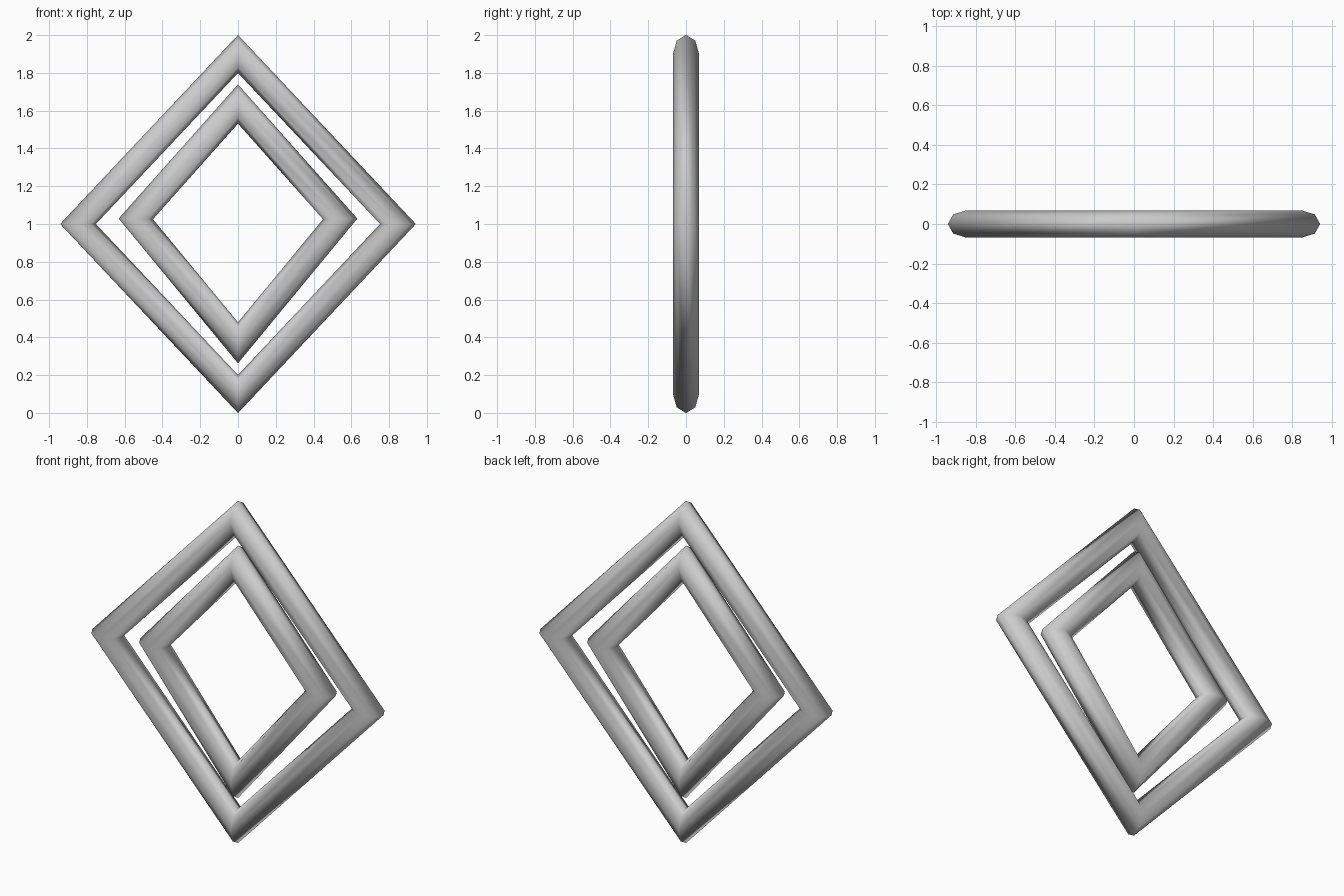
import bpy
import bmesh
import math
from mathutils import Vector

default = bpy.data.objects.get("Cube")
if default:
    bpy.data.objects.remove(default, do_unlink=True)

GREY = (0.6, 0.6, 0.6, 1)
grey = bpy.data.materials.new("light grey")
grey.use_nodes = True
grey.diffuse_color = GREY
grey.node_tree.nodes["Principled BSDF"].inputs["Base Color"].default_value = GREY

TUBE_RADIUS = 0.069
SIDES = 8


def tube_frame(name, corners):
    """Closed round tube through the corners in the XZ plane, with mitred joints."""
    bm = bmesh.new()
    points = [Vector((x, 0, z)) for x, z in corners]
    count = len(points)
    rings = []
    for i, point in enumerate(points):
        to_prev = (points[i - 1] - point).normalized()
        to_next = (points[(i + 1) % count] - point).normalized()
        outward = -(to_prev + to_next).normalized()
        mitre = TUBE_RADIUS / math.sin(to_prev.angle(to_next) / 2)
        ring = []
        for s in range(SIDES):
            a = math.tau * s / SIDES
            offset = outward * mitre * math.cos(a)
            offset.y = TUBE_RADIUS * math.sin(a)
            ring.append(bm.verts.new(point + offset))
        rings.append(ring)
    for i in range(count):
        a, b = rings[i], rings[(i + 1) % count]
        for s in range(SIDES):
            t = (s + 1) % SIDES
            bm.faces.new((a[s], a[t], b[t], b[s])).smooth = True
    bmesh.ops.recalc_face_normals(bm, faces=bm.faces)
    mesh = bpy.data.meshes.new(name)
    bm.to_mesh(mesh)
    bm.free()
    mesh.materials.append(grey)
    obj = bpy.data.objects.new(name, mesh)
    bpy.context.collection.objects.link(obj)
    return obj


# Large diamond, and the smaller kite hanging inside it
tube_frame("outer_diamond", [(0, 1.9), (0.847, 1), (0, 0.1), (-0.847, 1)])
tube_frame("inner_diamond", [(0, 1.635), (0.541, 1.027), (0, 0.371), (-0.541, 1.027)])
